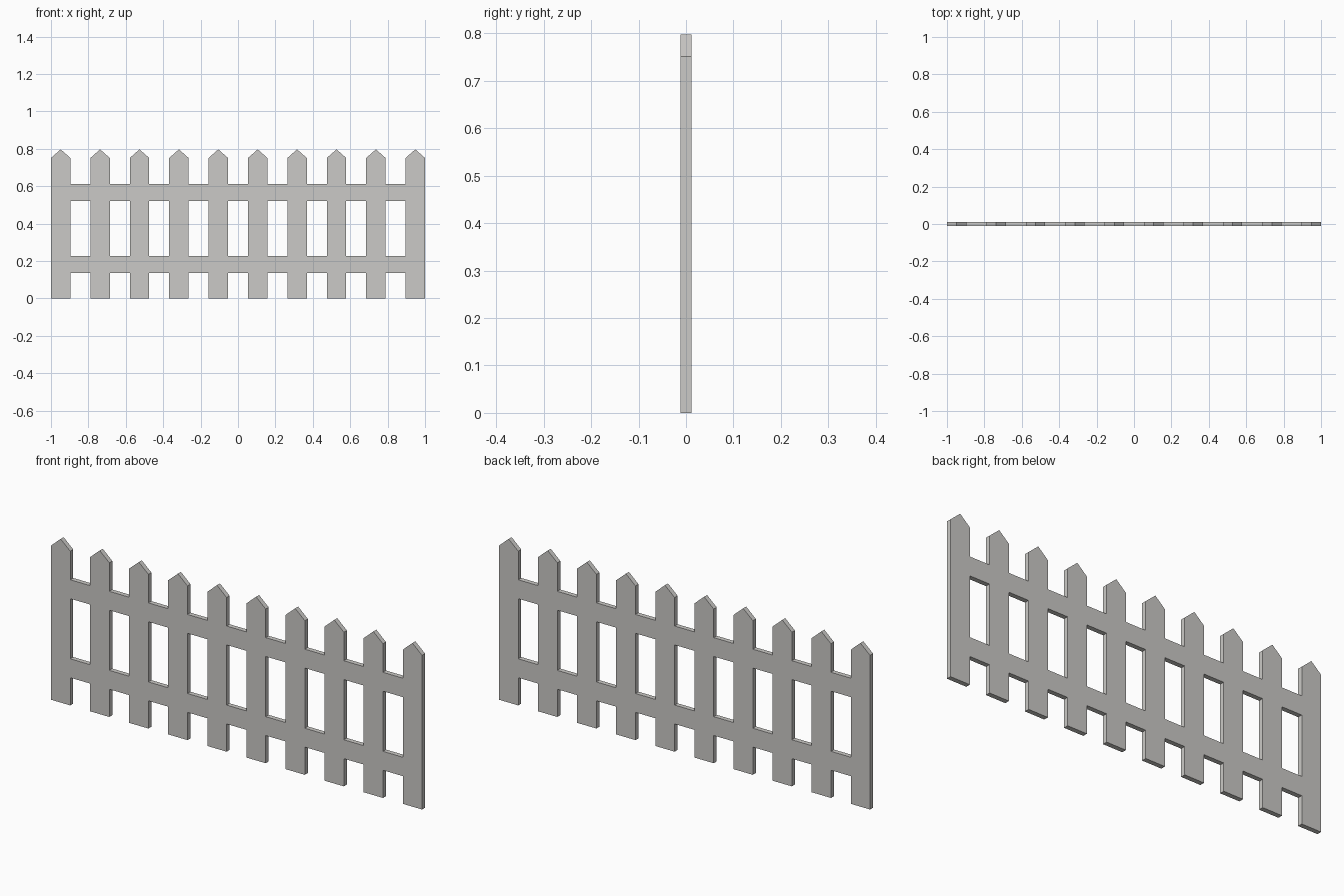
import bpy
import bmesh

if "Cube" in bpy.data.objects:
    bpy.data.objects.remove(bpy.data.objects["Cube"])

COUNT = 10
WIDTH = 0.104                       # picket width
PITCH = (2.0 - WIDTH) / (COUNT - 1)
SHOULDER, PEAK = 0.751, 0.797
LOW_RAIL = (0.135, 0.227)
HIGH_RAIL = (0.52, 0.612)
THICKNESS = 0.023

paint = bpy.data.materials.new("light_grey")
paint.diffuse_color = (0.60, 0.59, 0.57, 1.0)
paint.use_nodes = True
paint.node_tree.nodes["Principled BSDF"].inputs["Base Color"].default_value = paint.diffuse_color

bm = bmesh.new()


def panel(*points):
    """Flat face in the fence plane, facing the front."""
    bm.faces.new([bm.verts.new((x, 0, z)) for x, z in points])


def rect(x0, x1, z0, z1):
    panel((x0, z0), (x1, z0), (x1, z1), (x0, z1))


levels = [0.0, *LOW_RAIL, *HIGH_RAIL, SHOULDER]
for i in range(COUNT):
    x0 = -1.0 + i * PITCH
    x1 = x0 + WIDTH
    # picket, split where the rails meet it
    for z0, z1 in zip(levels, levels[1:]):
        rect(x0, x1, z0, z1)
    # pointed tip
    panel((x0, SHOULDER), (x1, SHOULDER), ((x0 + x1) / 2, PEAK))
    # flush rail pieces to the next picket
    if i < COUNT - 1:
        for z0, z1 in (LOW_RAIL, HIGH_RAIL):
            rect(x1, x0 + PITCH, z0, z1)

bmesh.ops.remove_doubles(bm, verts=bm.verts, dist=0.0005)

mesh = bpy.data.meshes.new("picket_fence")
bm.to_mesh(mesh)
bm.free()
mesh.materials.append(paint)
fence = bpy.data.objects.new("picket_fence", mesh)
bpy.context.collection.objects.link(fence)

# board thickness, centred on y = 0
solid = fence.modifiers.new("board_thickness", 'SOLIDIFY')
solid.thickness = THICKNESS
solid.offset = 0.0
